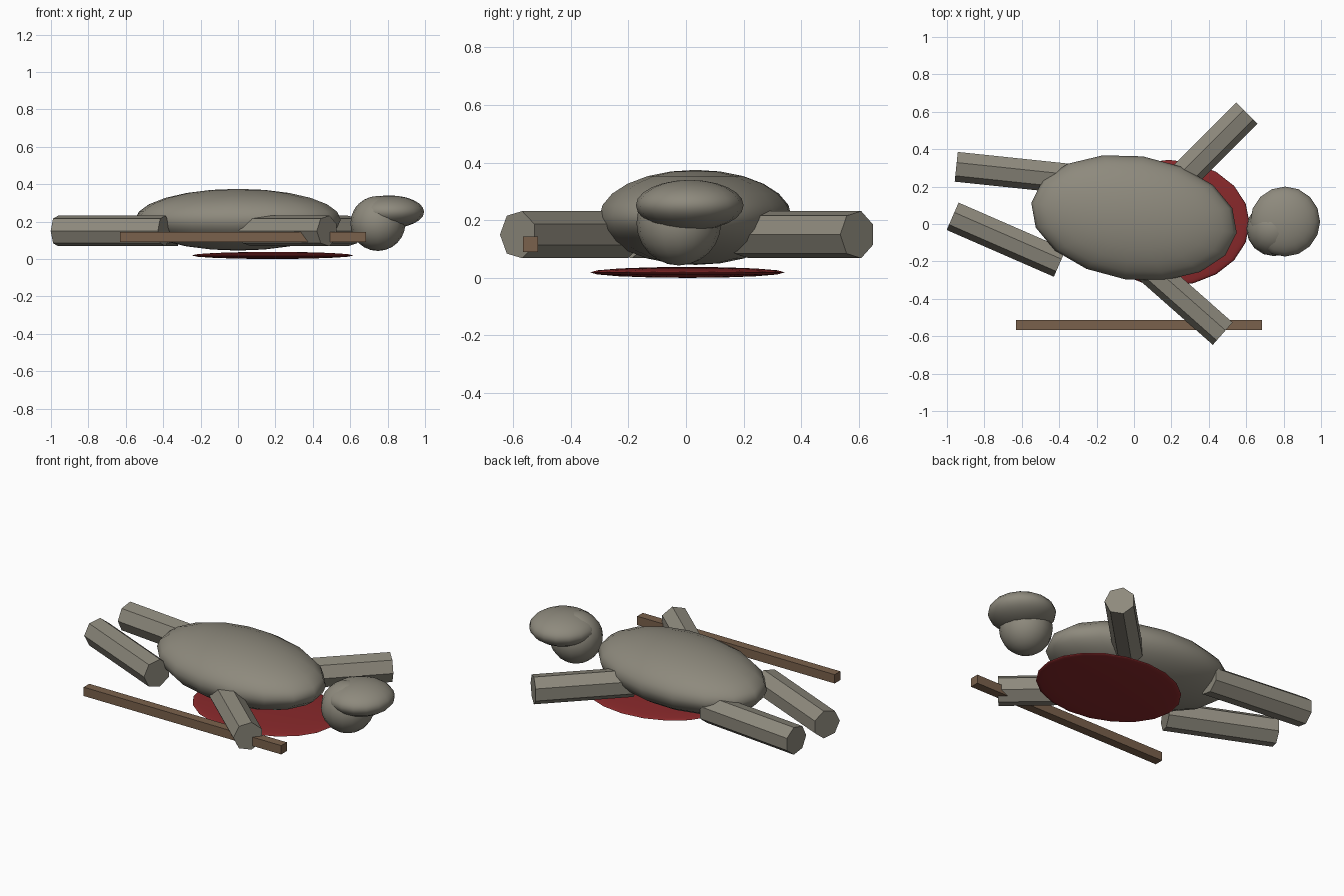
import bpy
import math
from mathutils import Matrix, Vector

if "Cube" in bpy.data.objects:
    bpy.data.objects.remove(bpy.data.objects["Cube"])


def material(name, rgb):
    m = bpy.data.materials.new(name)
    m.diffuse_color = (*rgb, 1)
    m.use_nodes = True
    m.node_tree.nodes["Principled BSDF"].inputs["Base Color"].default_value = m.diffuse_color
    return m


GREY = material("warm grey", (0.270, 0.253, 0.205))
BROWN = material("wood brown", (0.195, 0.120, 0.072))
RED = material("dark red", (0.250, 0.022, 0.024))


def finish(name, mat):
    ob = bpy.context.object
    ob.name = name
    ob.data.materials.append(mat)
    return ob


def ellipsoid(name, centre, radii, mat, yaw=0.0, segs=16, rings=12):
    bpy.ops.mesh.primitive_uv_sphere_add(segments=segs, ring_count=rings, radius=1,
                                         location=centre, rotation=(0, 0, yaw))
    ob = finish(name, mat)
    ob.scale = radii
    bpy.ops.object.shade_smooth()
    return ob


def limb(name, outer, inner, radius=0.084, z=0.15):
    # seven-sided bar lying flat, one edge pointing sideways towards the front
    a, b = Vector((*outer, z)), Vector((*inner, z))
    axis = (b - a).normalized()
    up = Vector((0, 0, 1))
    side = up.cross(axis)
    if side.y > 0:
        side = -side
    third = axis.cross(side)
    rot = Matrix((side, third, axis)).transposed()
    bpy.ops.mesh.primitive_cylinder_add(vertices=7, radius=radius, depth=(b - a).length)
    ob = finish(name, GREY)
    # turn the first corner of the primitive onto the sideways direction
    v = ob.data.vertices[0].co
    spin = Matrix.Rotation(-math.atan2(v.y, v.x), 4, 'Z')
    ob.matrix_world = Matrix.Translation((a + b) / 2) @ rot.to_4x4() @ spin


# Torso, slightly turned
ellipsoid("torso", (0, 0.033, 0.21), (0.555, 0.332, 0.165), GREY, yaw=-0.145)

# Head and the flat cap on it
ellipsoid("head", (0.748, -0.025, 0.19), (0.147, 0.147, 0.147), GREY)
ellipsoid("cap", (0.808, 0.013, 0.252), (0.187, 0.187, 0.088), GREY)

# Limbs
limb("left_leg", (-0.95, 0.31), (-0.324, 0.244))
limb("right_leg", (-0.968, 0.045), (-0.395, -0.205))
limb("left_arm", (0.60, 0.595), (0.21, 0.205))
limb("right_arm", (0.477, -0.583), (0.06, -0.215))

# Thin pool underneath
ellipsoid("pool", (0.185, 0.005, 0.019), (0.433, 0.338, 0.019), RED, segs=20, rings=8)

# Square stick lying beside the body
bpy.ops.mesh.primitive_cube_add(size=1, location=(0.027, -0.54, 0.117))
finish("stick", BROWN).scale = (1.315, 0.053, 0.053)
